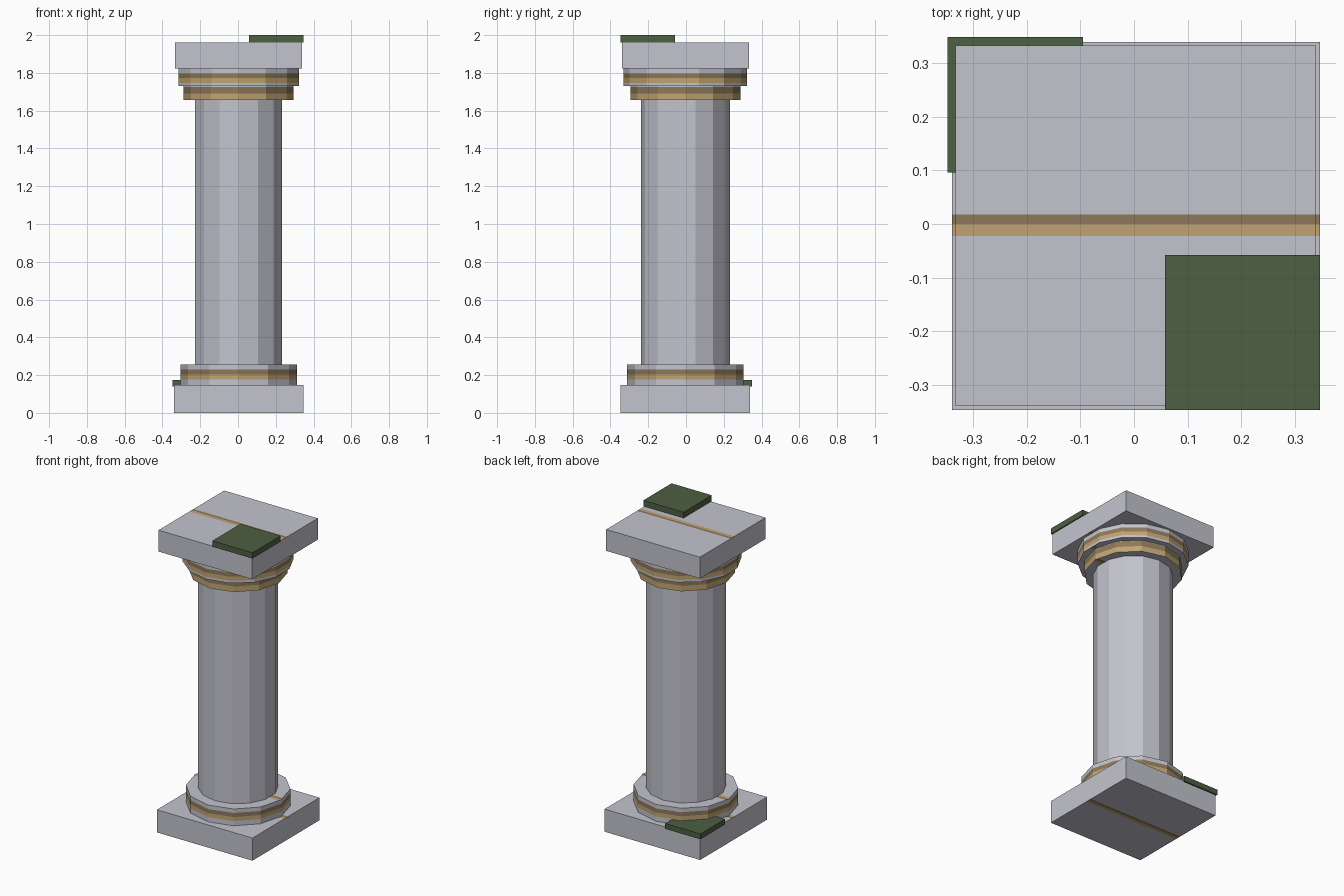
import bpy, bmesh, math
from mathutils import Matrix

if "Cube" in bpy.data.objects:
    bpy.data.objects.remove(bpy.data.objects["Cube"])

CX, CY = 0.0035, -0.0035   # column axis


def material(name, rgb):
    m = bpy.data.materials.new(name)
    m.diffuse_color = (*rgb, 1.0)
    m.use_nodes = True
    m.node_tree.nodes["Principled BSDF"].inputs["Base Color"].default_value = m.diffuse_color
    return m


STONE = material("pale_stone", (0.55, 0.55, 0.62))
GOLD = material("light_gold", (0.53, 0.37, 0.165))
DARK = material("dark_gold", (0.27, 0.19, 0.10))
MOSS = material("moss_green", (0.075, 0.115, 0.055))


def cut(bm, axis, pos):
    co, no = [0, 0, 0], [0, 0, 0]
    co[axis], no[axis] = pos, 1
    bmesh.ops.bisect_plane(bm, geom=bm.verts[:] + bm.edges[:] + bm.faces[:],
                           plane_co=co, plane_no=no, dist=1e-6)


def finish(name, bm, mats):
    me = bpy.data.meshes.new(name)
    bm.to_mesh(me)
    bm.free()
    for m in mats:
        me.materials.append(m)
    ob = bpy.data.objects.new(name, me)
    bpy.context.collection.objects.link(ob)
    return ob


def box_bm(x0, x1, y0, y1, z0, z1):
    bm = bmesh.new()
    mat = (Matrix.Translation(((x0 + x1) / 2, (y0 + y1) / 2, (z0 + z1) / 2))
           @ Matrix.Diagonal((x1 - x0, y1 - y0, z1 - z0, 1)))
    bmesh.ops.create_cube(bm, size=1, matrix=mat)
    return bm


def stone_part(name, bm, band=None):
    """Cut gold inlays: a line across flat faces, and an optional band round the side."""
    line = (-0.022, 0.0, 0.018)
    for y in line:
        cut(bm, 1, y)
    for z in band or ():
        cut(bm, 2, z)
    bm.normal_update()
    for f in bm.faces:
        c = f.calc_center_median()
        if abs(f.normal.z) > 0.9:
            v, (lo, mid, hi) = c.y, line
        elif band:
            v, (lo, mid, hi) = c.z, band
        else:
            continue
        if lo < v < hi:
            f.material_index = 1 if v < mid else 2
    return finish(name, bm, (STONE, GOLD, DARK))


def slab(name, half, z0, z1):
    stone_part(name, box_bm(CX - half, CX + half, CY - half, CY + half, z0, z1))


def drum(name, sides, r, z0, z1, band=None):
    bm = bmesh.new()
    bmesh.ops.create_cone(bm, cap_ends=True, segments=sides, radius1=r, radius2=r,
                          depth=z1 - z0,
                          matrix=Matrix.Translation((CX, CY, (z0 + z1) / 2)))
    stone_part(name, bm, band)


# square slabs
slab("base_plinth", 0.3435, 0.0, 0.147)
slab("top_slab", 0.3365, 1.823, 1.962)

# round parts
drum("base_ring", 12, 0.309, 0.147, 0.256, (0.178, 0.204, 0.23))
drum("shaft", 14, 0.236, 0.256, 1.656)
drum("lower_capital_ring", 12, 0.291, 1.656, 1.73, (1.659, 1.692, 1.726))
drum("upper_capital_ring", 14, 0.327, 1.73, 1.823, (1.746, 1.772, 1.798))

# moss patches on opposite corners
finish("top_moss", box_bm(0.058, 0.347, -0.347, -0.058, 1.962, 2.0), (MOSS,))
finish("base_moss", box_bm(-0.348, -0.095, 0.096, 0.349, 0.14, 0.175), (MOSS,))
